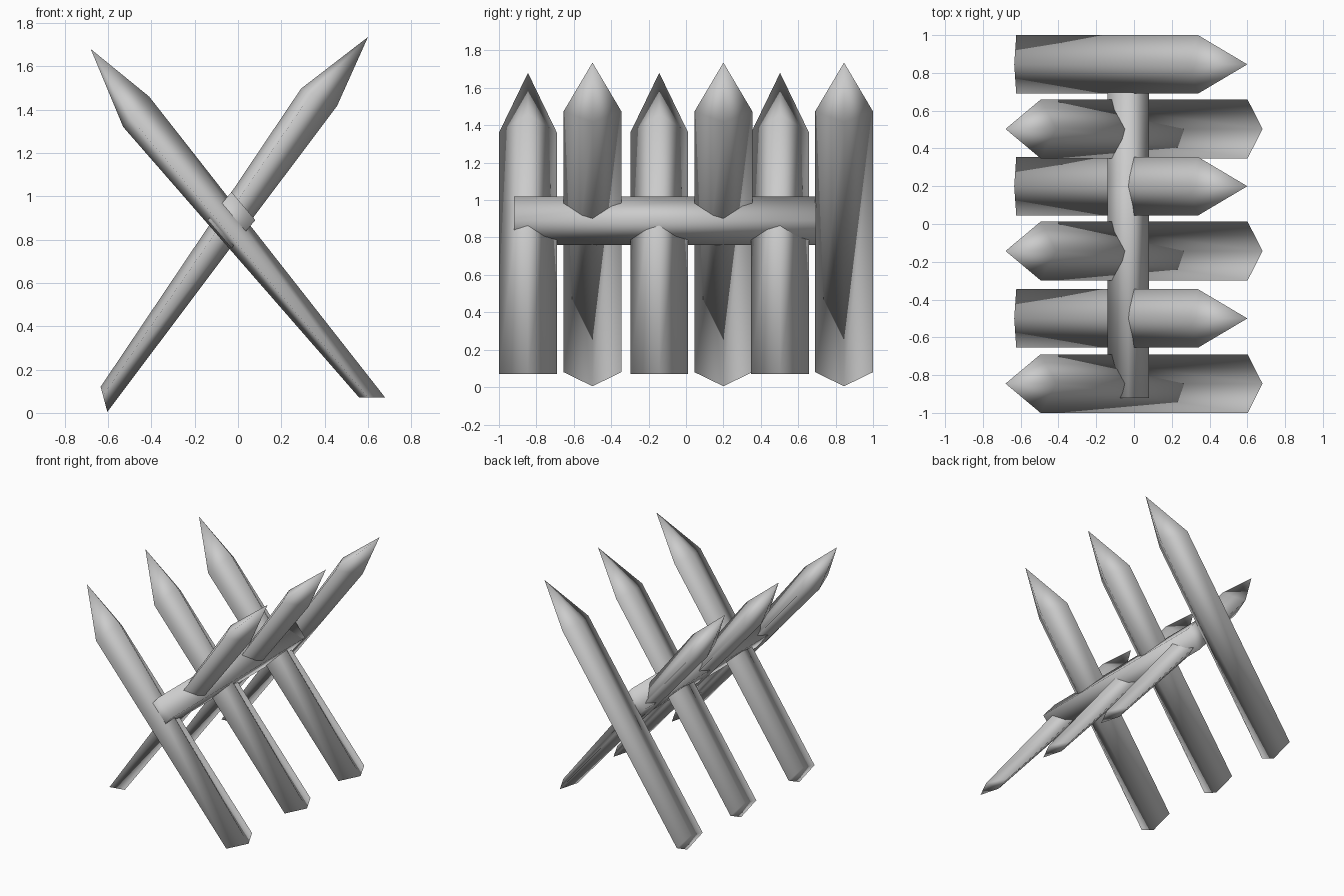
import bpy, bmesh
from math import radians
from mathutils import Matrix, Vector

if "Cube" in bpy.data.objects:
    bpy.data.objects.remove(bpy.data.objects["Cube"])


def make_object(name, verts, faces):
    bm = bmesh.new()
    vs = [bm.verts.new(v) for v in verts]
    for f in faces:
        bm.faces.new([vs[i] for i in f])
    bmesh.ops.recalc_face_normals(bm, faces=bm.faces)
    for f in bm.faces:
        f.smooth = True
    me = bpy.data.meshes.new(name)
    bm.to_mesh(me)
    bm.free()
    ob = bpy.data.objects.new(name, me)
    bpy.context.collection.objects.link(ob)
    return ob


def ring_sides(a, b):
    # Quads joining two four-point rings
    return [(a + i, a + (i + 1) % 4, b + (i + 1) % 4, b + i) for i in range(4)]


HALF = 0.155
TIP = Vector((-0.68, 0, 1.68))


def diamond(under, side, over):
    # Four-sided cross-section from (x, z) points
    return [Vector((under[0], 0, under[1])), Vector((side[0], -HALF, side[1])),
            Vector((over[0], 0, over[1])), Vector((side[0], HALF, side[1]))]


# Sharpened stake: foot ring, shoulder ring, tip
STAKE = (diamond((0.56, 0.07), (0.602, 0.07), (0.68, 0.07))
         + diamond((-0.53, 1.32), (-0.495, 1.36), (-0.41, 1.46)) + [TIP])
STAKE_FACES = ([(0, 1, 2, 3)] + ring_sides(0, 4)
               + [(4 + i, 4 + (i + 1) % 4, 8) for i in range(4)])

# Stakes leaning left
for i, y in enumerate((-0.845, -0.143, 0.503)):
    make_object(f"left_stake_{i + 1}", [v + Vector((0, y, 0)) for v in STAKE], STAKE_FACES)

# Stakes leaning right: the same stake swung over
swing = Matrix.Rotation(radians(75), 3, 'Y')
for i, y in enumerate((-0.5, 0.2, 0.845)):
    verts = [swing @ (v - TIP) + Vector((0.6, y, 1.735)) for v in STAKE]
    make_object(f"right_stake_{i + 1}", verts, STAKE_FACES)

# Cross beam resting in the crotch of the stakes
section = [(-0.03, 1.02), (0.08, 0.89), (-0.03, 0.76), (-0.14, 0.89)]
beam = [Vector((x, y, z)) for y in (-0.92, 0.695) for x, z in section]
make_object("cross_beam", beam, [(0, 1, 2, 3), (4, 5, 6, 7)] + ring_sides(0, 4))
